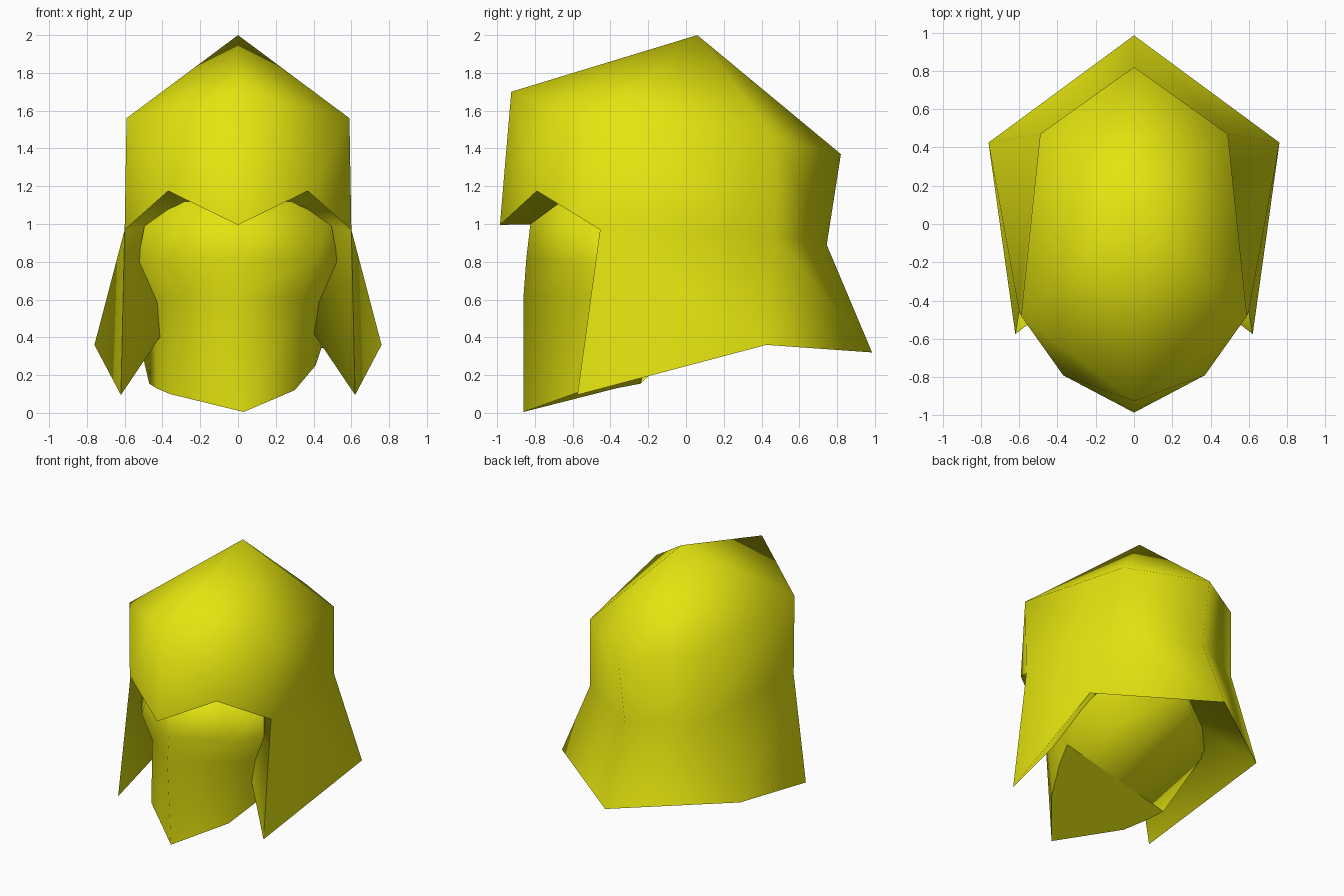
import bpy

if "Cube" in bpy.data.objects:
    bpy.data.objects.remove(bpy.data.objects["Cube"])

yellow = bpy.data.materials.new("yellow")
yellow.diffuse_color = (0.78, 0.78, 0.005, 1.0)
yellow.use_nodes = True
yellow.node_tree.nodes["Principled BSDF"].inputs["Base Color"].default_value = yellow.diffuse_color


def make(name, verts, faces):
    mesh = bpy.data.meshes.new(name)
    mesh.from_pydata(verts, [], faces)
    mesh.materials.append(yellow)
    for p in mesh.polygons:
        p.use_smooth = True
    obj = bpy.data.objects.new(name, mesh)
    bpy.context.collection.objects.link(obj)
    return obj


def mirror(obj):
    m = obj.modifiers.new("mirror", "MIRROR")
    m.use_axis[0] = True
    m.use_clip = True
    m.merge_threshold = 0.001


# Hood corners: right half, mirrored across x
points = {
    "crown": (0, 0.06, 2.0),
    "brow": (0, -0.925, 1.70),
    "temple": (0.59, -0.48, 1.56),
    "rear_side": (0.49, 0.47, 1.455),
    "rear": (0, 0.82, 1.37),
    "peak": (0, -0.985, 0.995),
    "arch": (0.37, -0.79, 1.175),
    "jaw": (0.60, -0.455, 0.97),
    "neck_side": (0.49, 0.47, 0.94),
    "neck": (0, 0.745, 0.89),
    "cheek_tip": (0.62, -0.575, 0.095),
    "skirt_side": (0.76, 0.425, 0.36),
    "skirt": (0, 0.985, 0.32),
    "inner": (0, -0.10, 1.015),
}


def make_half(name, panels):
    used = sorted({n for p in panels for n in p.split()})
    obj = make(name, [points[n] for n in used],
               [[used.index(n) for n in p.split()] for p in panels])
    mirror(obj)


make_half("hood_shell", [
    "crown brow temple", "crown temple rear_side", "crown rear_side rear",
    "brow peak arch", "brow arch temple", "temple arch jaw",
    "temple jaw neck_side rear_side", "rear_side neck_side neck rear",
    "jaw cheek_tip skirt_side", "jaw skirt_side neck_side",
    "neck_side skirt_side skirt neck",
])

# Hood lining: the whole lower rim closes up to one inner point
rim = ["peak", "arch", "jaw", "cheek_tip", "skirt_side", "skirt"]
make_half("hood_lining", [f"{b} {a} inner" for a, b in zip(rim, rim[1:])])


# Face core: slanted bottom ring, then symmetric rings up to the hidden top
def ring(front, side, back):
    return [front, *side, back] + [(-x, y, z) for x, y, z in reversed(side)]


rings = [
    [(0.03, -0.86, 0.005), (0.30, -0.54, 0.12), (0.41, -0.32, 0.25),
     (0.44, -0.20, 0.34), (-0.015, -0.22, 0.247), (-0.47, -0.24, 0.155),
     (-0.43, -0.37, 0.13), (-0.36, -0.54, 0.10)],
    ring((0, -0.86, 0.62), [(0.34, -0.56, 0.60), (0.44, -0.38, 0.58),
         (0.55, 0.12, 0.50)], (0, 0.56, 0.58)),
    ring((0, -0.845, 0.82), [(0.40, -0.60, 0.80), (0.53, -0.42, 0.80),
         (0.53, 0.15, 0.80)], (0, 0.58, 0.82)),
    ring((0, -0.81, 1.12), [(0.28, -0.64, 1.12), (0.49, -0.42, 1.02),
         (0.45, 0.20, 1.04)], (0, 0.52, 1.06)),
]
n = len(rings[0])
faces = [(r * n + i, r * n + (i + 1) % n, (r + 1) * n + (i + 1) % n, (r + 1) * n + i)
         for r in range(len(rings) - 1) for i in range(n)]
faces.append(tuple(range((len(rings) - 1) * n, len(rings) * n)))
make("face_core", [v for r in rings for v in r], faces)

# Flat underside of the face core
make("face_base", rings[0], [tuple(reversed(range(n)))])
